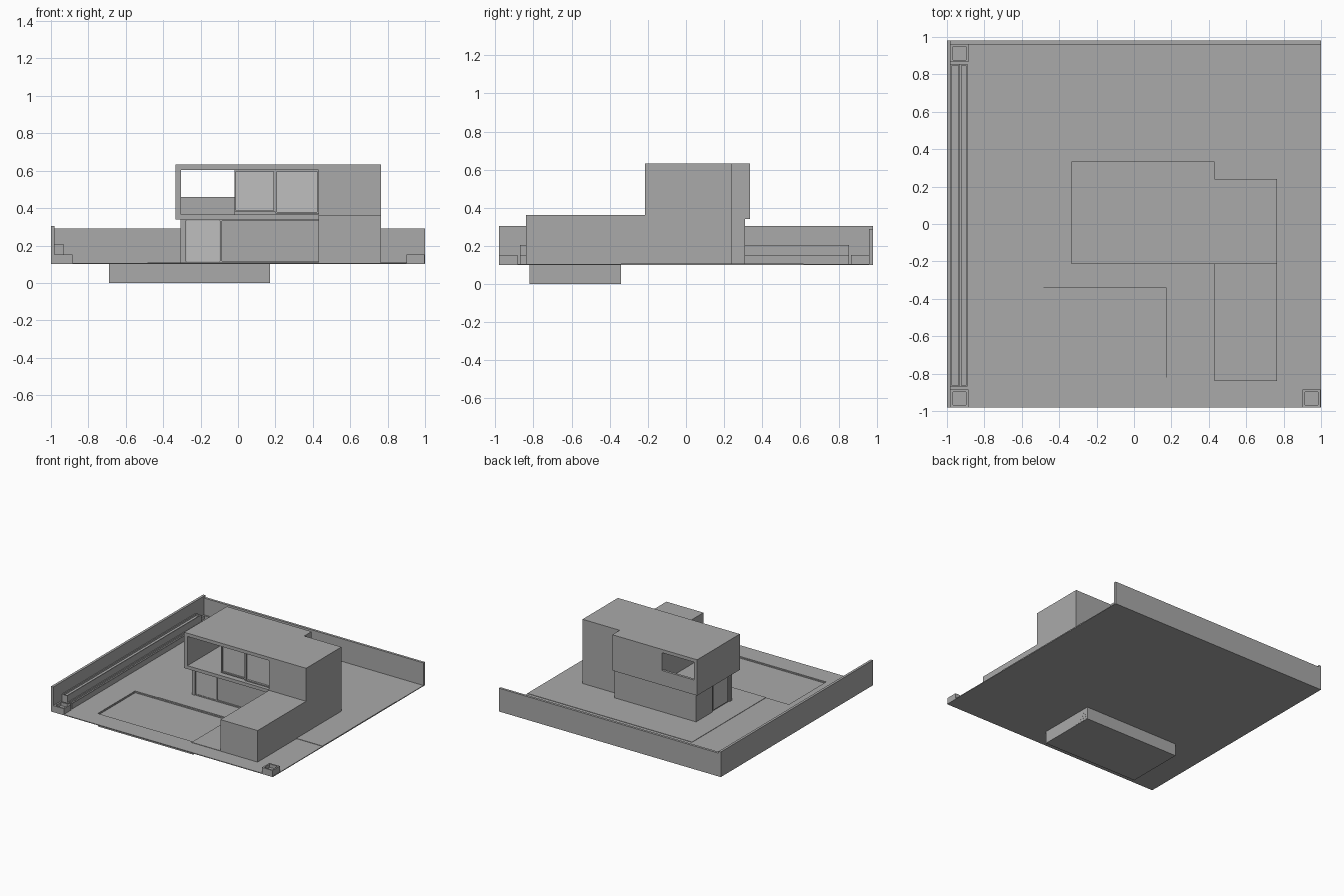
import bpy

def mat(name, v):
    m = bpy.data.materials.new(name)
    m.diffuse_color = (v, v, v, 1)
    return m

GREY = mat("concrete grey", 0.4)
GLASS = mat("pale glass", 0.52)

def join(name, parts, m=GREY):
    """One object from a list of boxes (x0, x1, y0, y1, z0, z1)."""
    verts, faces = [], []
    for x0, x1, y0, y1, z0, z1 in parts:
        n = len(verts)
        verts += [(x, y, z) for z in (z0, z1)
                  for x, y in ((x0, y0), (x1, y0), (x1, y1), (x0, y1))]
        faces += [[n + i for i in f] for f in
                  ((3, 2, 1, 0), (4, 5, 6, 7), (0, 1, 5, 4),
                   (1, 2, 6, 5), (2, 3, 7, 6), (3, 0, 4, 7))]
    me = bpy.data.meshes.new(name)
    me.from_pydata(verts, [], faces)
    me.materials.append(m)
    ob = bpy.data.objects.new(name, me)
    bpy.context.collection.objects.link(ob)
    return ob

def ring(x0, x1, y0, y1, z0, z1, t):
    """Four walls round a rectangle."""
    return [(x0, x1, y0, y0 + t, z0, z1), (x0, x1, y1 - t, y1, z0, z1),
            (x0, x0 + t, y0 + t, y1 - t, z0, z1),
            (x1 - t, x1, y0 + t, y1 - t, z0, z1)]

def frame(x0, x1, z0, z1, y0, y1, t):
    """Upright window frame facing the front."""
    return [(x0, x1, y0, y1, z0, z0 + t), (x0, x1, y0, y1, z1 - t, z1),
            (x0, x0 + t, y0, y1, z0 + t, z1 - t),
            (x1 - t, x1, y0, y1, z0 + t, z1 - t)]

G = 0.106            # ground level
PX0, PX1, PY0, PY1 = -0.69, 0.17, -0.82, -0.34   # pool outline

# Ground slab with an opening for the pool
join("ground", [(-1, 1, PY1, 0.98, 0.1, G), (-1, 1, -0.98, PY0, 0.1, G),
                (-1, PX0, PY0, PY1, 0.1, G), (PX1, 1, PY0, PY1, 0.1, G)])
join("paving", [(-0.485, 1, PY1, 0.615, G, G + 0.003),
                (PX1, 0.43, -0.84, PY1, G, G + 0.003)])

# Pool: shell, water and corner steps
join("pool_shell", ring(PX0, PX1, PY0, PY1, 0, 0.1, 0.004)
     + [(PX0 + .004, PX1 - .004, PY0 + .004, PY1 - .004, 0, 0.004)])
join("pool_water", [(PX0 + .004, PX1 - .004, PY0 + .004, PY1 - .004, 0.085, 0.094)])
join("pool_steps", [(PX1 - 0.1, PX1 + 0.001, PY1 - 0.13 + i * 0.026, PY1 - 0.002,
                     0.004 + i * 0.02, 0.02 + i * 0.02) for i in range(4)])

# Boundary walls
join("left_wall", [(-1, -0.98, -0.98, 0.98, 0.1, 0.305)])
join("back_wall", [(-0.98, 1, 0.96, 0.98, 0.1, 0.29)])

# Two-tier planter along the left wall and square planters in the corners
join("planter_tiers", ring(-0.98, -0.93, -0.87, 0.855, G, 0.205, 0.007)
     + ring(-0.93, -0.89, -0.87, 0.855, G, 0.15, 0.007)
     + [(-0.975, -0.935, -0.865, 0.85, G, 0.19),
        (-0.925, -0.895, -0.865, 0.85, G, 0.135)])
for name, x, y in (("front_left", -0.98, -0.98), ("back_left", -0.98, 0.865),
                   ("front_right", 0.902, -0.98)):
    w = 0.095
    join(name + "_planter", ring(x, x + w, y, y + w, G, 0.153, 0.012)
         + [(x + .01, x + w - .01, y + .01, y + w - .01, G, 0.125)])

# Right wing: low front part and tall rear part
join("right_wing_low", [(0.43, 0.765, -0.84, -0.215, G, 0.363)])
join("right_wing_tall", [(0.43, 0.765, -0.215, 0.24, G, 0.632)])

# Ground floor, set back under the upper floor
join("ground_floor", [(-0.3, 0.43, -0.14, 0.31, G, 0.34)])
join("ground_floor_trim", [(-0.308, -0.28, -0.155, -0.125, G, 0.34),
                           (-0.095, -0.085, -0.15, -0.14, G, 0.34),
                           (-0.28, 0.43, -0.15, -0.14, 0.33, 0.34),
                           (-0.28, 0.43, -0.15, -0.14, G, 0.118),
                           (-0.308, -0.3, 0.1, 0.31, G, 0.34)])
join("ground_floor_glass", [(-0.275, -0.098, -0.146, -0.14, 0.118, 0.33),
                            (-0.306, -0.3, -0.1, 0.08, 0.118, 0.33)], GLASS)

# Upper floor shell, with an open terrace at its left end
join("upper_floor", [(-0.335, 0.43, -0.215, 0.335, 0.34, 0.367),
                     (-0.335, 0.43, -0.215, 0.335, 0.605, 0.632),
                     (-0.335, -0.305, -0.215, 0.335, 0.367, 0.605),
                     (-0.02, 0.43, -0.17, 0.335, 0.367, 0.605)])
join("terrace_parapet", [(-0.305, -0.02, 0.315, 0.335, 0.367, 0.46)])

# Sliding windows of the upper room
join("window_frames", frame(-0.02, 0.2, 0.378, 0.605, -0.19, -0.17, 0.01)
     + frame(0.2, 0.43, 0.372, 0.605, -0.195, -0.17, 0.008))
join("window_glass", [(-0.01, 0.19, -0.178, -0.17, 0.388, 0.595),
                      (0.208, 0.422, -0.178, -0.17, 0.38, 0.597)], GLASS)
